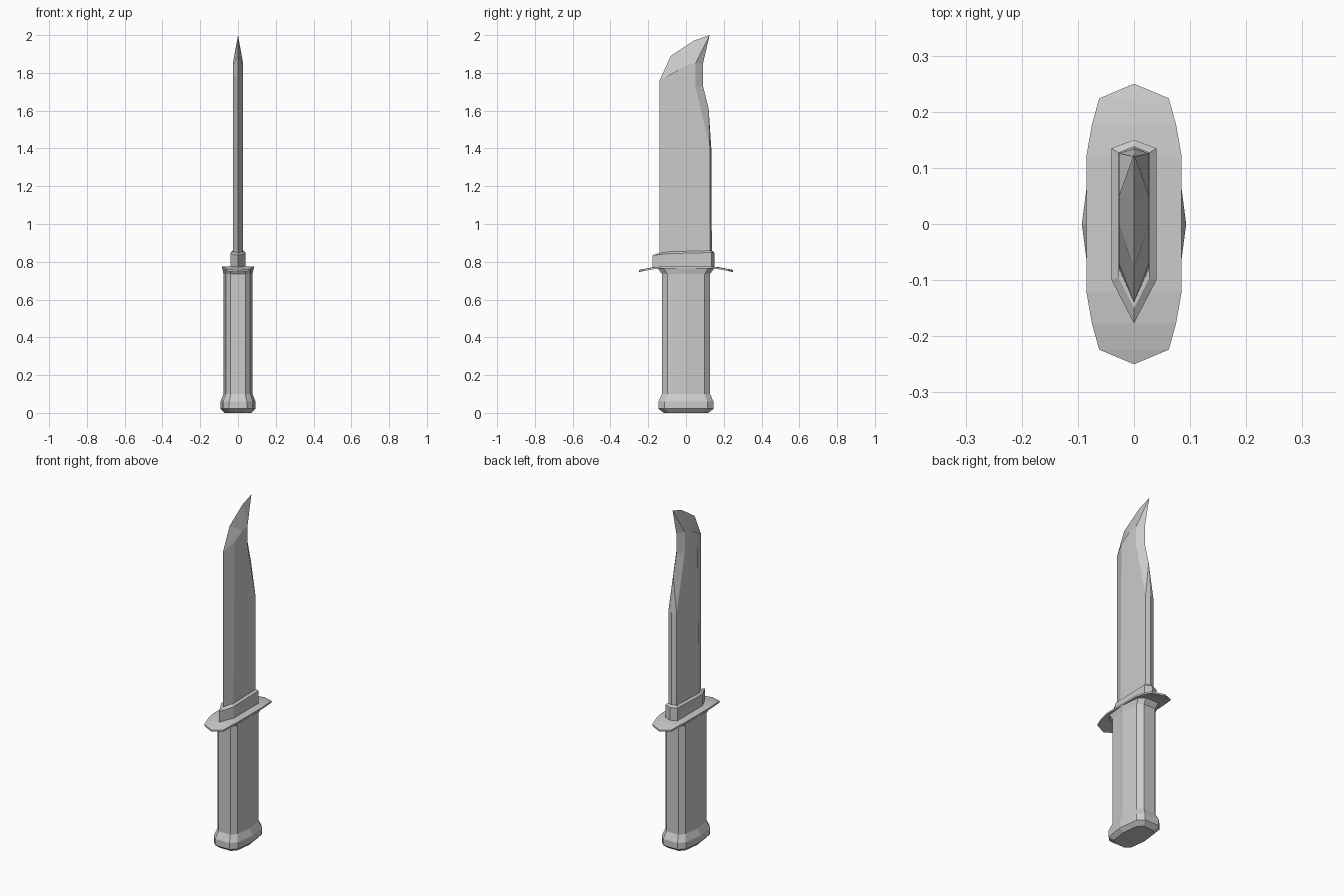
import bpy, bmesh
from mathutils import Vector

if "Cube" in bpy.data.objects:
    bpy.data.objects.remove(bpy.data.objects["Cube"])


def finish(name, bm):
    bmesh.ops.remove_doubles(bm, verts=bm.verts, dist=0.0005)
    bmesh.ops.recalc_face_normals(bm, faces=bm.faces)
    me = bpy.data.meshes.new(name)
    bm.to_mesh(me)
    bm.free()
    ob = bpy.data.objects.new(name, me)
    bpy.context.collection.objects.link(ob)
    return ob


def loft(name, rings):
    """Skin a list of equal-length point rings and cap both ends."""
    bm = bmesh.new()
    loops = [[bm.verts.new(p) for p in r] for r in rings]
    n = len(loops[0])
    for a, b in zip(loops, loops[1:]):
        for i in range(n):
            j = (i + 1) % n
            bm.faces.new((a[i], a[j], b[j], b[i]))
    bm.faces.new(loops[0][::-1])
    bm.faces.new(loops[-1])
    return finish(name, bm)


# Handle and flared pommel: ten-sided section scaled along z
half = [(0.5, -1), (0.84, -0.78), (1, 0), (0.84, 0.78), (0.5, 1)]
section = half + [(-x, y) for x, y in reversed(half)]
steps = [(0.0, 0.072, 0.118), (0.022, 0.093, 0.146), (0.06, 0.093, 0.146),
         (0.1, 0.077, 0.127), (0.735, 0.077, 0.127), (0.768, 0.084, 0.152)]
loft("handle", [[(x * sx, y * sy, z) for x, y in section] for z, sx, sy in steps])

# Guard: thin plate drooping at both ends
stations = [(0.12, 0.085, 0.775), (0.177, 0.075, 0.770), (0.224, 0.062, 0.761), (0.25, 0.0, 0.755)]
stations = [(-y, w, z) for y, w, z in reversed(stations)] + stations
t = 0.010
loft("guard", [[(-w, y, z), (0, y, z + 0.001), (w, y, z), (w, y, z - t), (0, y, z - t), (-w, y, z - t)]
               for y, w, z in stations])

# Collar between guard and blade
outer = [(0, -0.177), (0.04, -0.10), (0.04, 0.135), (0, 0.15), (-0.04, 0.135), (-0.04, -0.10)]
inner = [(0, -0.15), (0.028, -0.095), (0.028, 0.127), (0, 0.138), (-0.028, 0.127), (-0.028, -0.095)]
tops = [0.834, 0.843, 0.849, 0.849, 0.849, 0.843]
loft("collar", [[(x, y, 0.765) for x, y in outer],
                [(x, y, z) for (x, y), z in zip(outer, tops)],
                [(x, y, z + 0.010) for (x, y), z in zip(inner, tops)]])

# Blade: silhouette (y, z) paired with the ridge of the flat side
T = 0.027
tip = (0.125, 2.0)
rim = [(-0.14, 0.84), (-0.14, 1.76), (-0.08, 1.89), (0.04, 1.97), tip,
       (0.09, 1.85), (0.09, 1.73), (0.12, 1.61), (0.134, 1.40), (0.137, 0.84)]
ridge = [(-0.08, 0.84), (-0.07, 1.80), (0.0, 1.84), (0.05, 1.85), (0.05, 1.85),
         (0.05, 1.85), (0.05, 1.73), (0.126, 1.40), (0.126, 1.40), (0.126, 0.84)]
bm = bmesh.new()
cache = {}


def vert(x, p):
    key = (x, *p)
    if key not in cache:
        cache[key] = bm.verts.new(Vector(key))
    return cache[key]


def face(points):
    vs = list(dict.fromkeys(points))
    if len(vs) > 2:
        bm.faces.new(vs)


for x in (T, -T):
    face([vert(x, p) for p in ridge])
    for i in range(len(rim) - 1):
        face([vert(0, rim[i]), vert(0, rim[i + 1]), vert(x, ridge[i + 1]), vert(x, ridge[i])])
face([vert(0, rim[0]), vert(T, ridge[0]), vert(T, ridge[-1]),
      vert(0, rim[-1]), vert(-T, ridge[-1]), vert(-T, ridge[0])])
finish("blade", bm)
